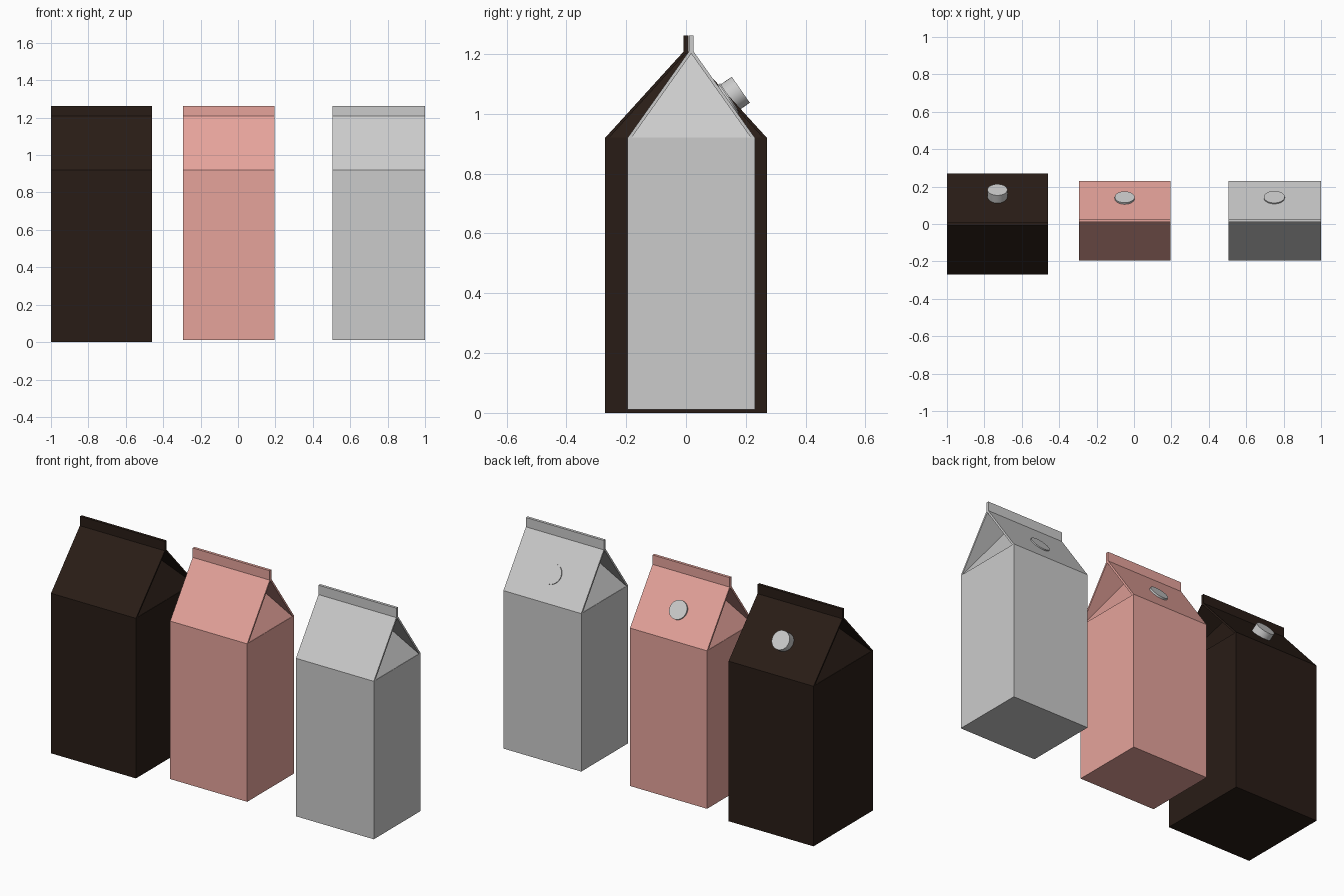
import bpy, bmesh
from mathutils import Vector

if "Cube" in bpy.data.objects:
    bpy.data.objects.remove(bpy.data.objects["Cube"])

EAVE, RIDGE, TOP = 0.92, 1.208, 1.262   # shared carton heights
FIN, WALL, FOLD = 0.008, 0.013, 0.18    # half seam, card thickness, gable fold depth


def material(name, rgb):
    m = bpy.data.materials.new(name)
    m.diffuse_color = (*rgb, 1)
    m.use_nodes = True
    m.node_tree.nodes["Principled BSDF"].inputs["Base Color"].default_value = m.diffuse_color
    return m


def finish(bm, name, loc, mat):
    bmesh.ops.recalc_face_normals(bm, faces=bm.faces)
    me = bpy.data.meshes.new(name)
    bm.to_mesh(me)
    bm.free()
    ob = bpy.data.objects.new(name, me)
    ob.location = loc
    bpy.context.collection.objects.link(ob)
    if mat:
        me.materials.append(mat)
    return ob


def prism(profile, hx):
    """Extrude a y-z profile across the carton width."""
    bm = bmesh.new()
    f = bm.faces.new([bm.verts.new((-hx, y, z)) for y, z in profile])
    ext = bmesh.ops.extrude_face_region(bm, geom=[f])["geom"]
    bmesh.ops.translate(bm, vec=(2 * hx, 0, 0),
                        verts=[v for v in ext if isinstance(v, bmesh.types.BMVert)])
    return bm


def carton(tag, x, y, hx, hy, z0, mat, cap_x, cap_y, cap_r, cap_out):
    loc = (x, y, 0)
    # Box body
    finish(prism([(-hy, z0), (hy, z0), (hy, EAVE), (-hy, EAVE)], hx), tag + "_body", loc, mat)

    # Folded roof panels with the sealed top seam
    inner = hy - WALL
    apex = EAVE + inner / (hy - FIN) * (RIDGE - EAVE)
    right = [(FIN, TOP), (FIN, RIDGE), (hy, EAVE), (inner, EAVE)]
    left = [(-py, pz) for py, pz in reversed(right)]
    finish(prism(right + [(0, apex)] + left, hx), tag + "_roof", loc, mat)

    # Gable ends folded inward under the roof
    bm = bmesh.new()
    for sx in (-1, 1):
        for sy in (-1, 1):
            bm.verts.new((sx * (hx - 0.002), sy * inner, EAVE))
        bm.verts.new((sx * (hx - FOLD), 0, apex))
    bmesh.ops.convex_hull(bm, input=bm.verts)
    finish(bm, tag + "_gables", loc, mat)

    # Round screw cap on the back slope
    axis = Vector((0, 0.82, 0.57)).normalized()
    slope = (RIDGE - EAVE) / (hy - FIN)
    base = Vector((cap_x, cap_y, EAVE + (hy + y - cap_y) * slope))
    length = cap_out + 0.02
    bpy.ops.mesh.primitive_cylinder_add(
        vertices=32, radius=cap_r, depth=length,
        location=base + axis * (cap_out - length / 2),
        rotation=axis.to_track_quat('Z', 'Y').to_euler())
    bpy.context.object.name = tag + "_cap"
    bpy.ops.object.shade_smooth_by_angle()


dark = material("dark_brown", (0.022, 0.012, 0.008))
pink = material("pink", (0.79, 0.37, 0.33))

carton("dark_carton", -0.73, 0, 0.27, 0.27, 0, dark, -0.73, 0.147, 0.053, 0.044)
carton("pink_carton", -0.05, 0.0175, 0.245, 0.2125, 0.012, pink, -0.05, 0.136, 0.053, 0.01)
carton("plain_carton", 0.7525, 0.0175, 0.2475, 0.2125, 0.012, None, 0.75, 0.14, 0.056, 0.006)
